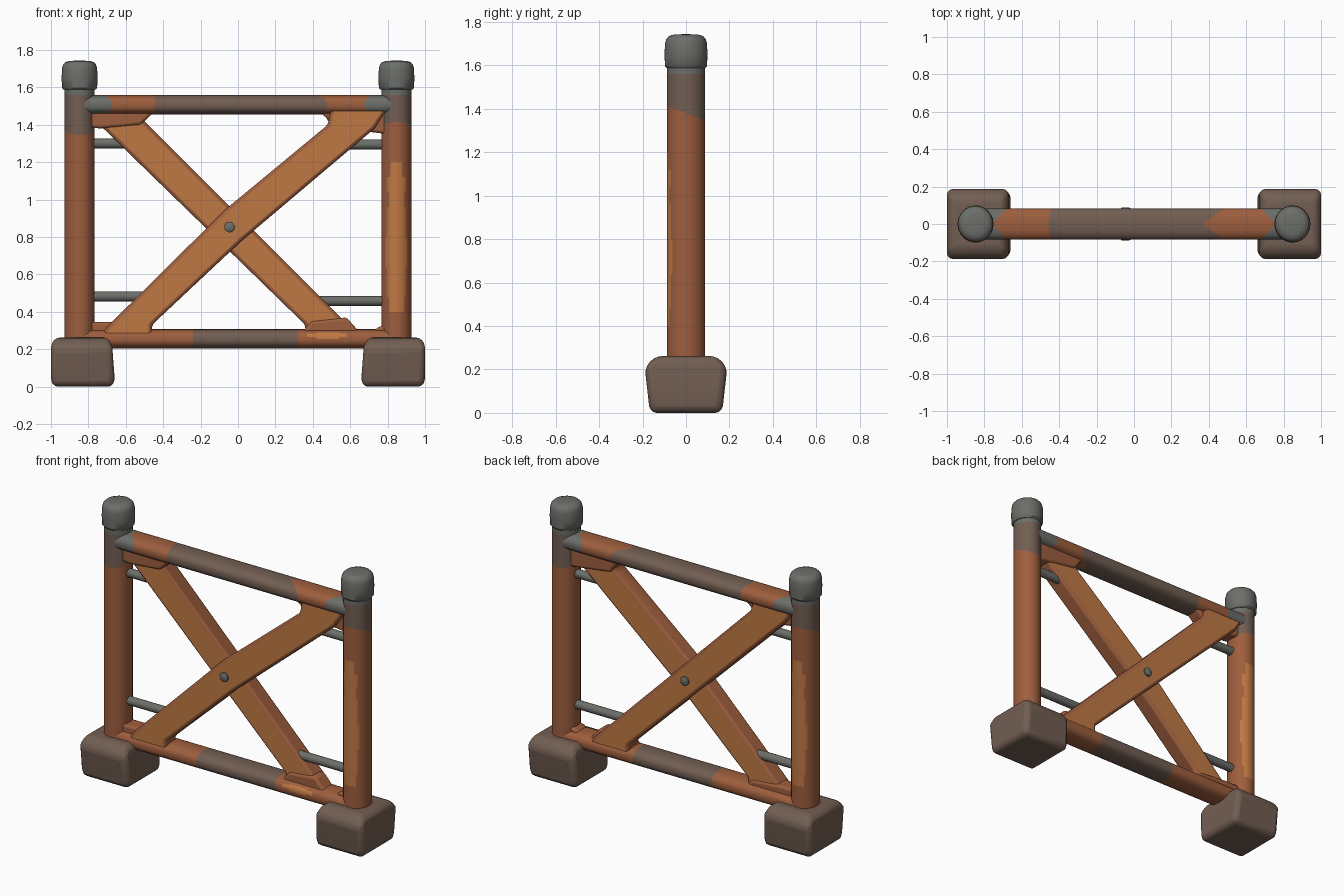
import bpy, bmesh, math

if "Cube" in bpy.data.objects:
    bpy.data.objects.remove(bpy.data.objects["Cube"])


def material(name, r, g, b):
    m = bpy.data.materials.new(name)
    m.diffuse_color = (r, g, b, 1)
    m.use_nodes = True
    m.node_tree.nodes["Principled BSDF"].inputs["Base Color"].default_value = m.diffuse_color
    return m


GREY = material("grey steel", 0.150, 0.156, 0.142)
BROWN = material("brown iron", 0.168, 0.112, 0.085)
RUST = material("dark rust", 0.340, 0.112, 0.047)
ORANGE = material("orange paint", 0.530, 0.190, 0.056)
MATS = [GREY, BROWN, RUST, ORANGE]
G, B, R, O = range(4)


def finish(bm, name, bevel=0, segs=3, bevel_mat=-1):
    bmesh.ops.recalc_face_normals(bm, faces=bm.faces)
    me = bpy.data.meshes.new(name)
    bm.to_mesh(me)
    bm.free()
    for m in MATS:
        me.materials.append(m)
    ob = bpy.data.objects.new(name, me)
    bpy.context.collection.objects.link(ob)
    if bevel:
        mod = ob.modifiers.new("rounded edges", 'BEVEL')
        mod.width = bevel
        mod.segments = segs
        mod.limit_method = 'ANGLE'
        mod.angle_limit = math.radians(30)
        mod.material = bevel_mat
    bpy.ops.object.select_all(action='DESELECT')
    ob.select_set(True)
    bpy.context.view_layer.objects.active = ob
    bpy.ops.object.shade_smooth_by_angle(angle=math.radians(40))
    return ob


def loft(name, rings, rule, bevel=0):
    """Skin a list of rings; rule(segment, side) gives the colour index."""
    bm = bmesh.new()
    vs = [[bm.verts.new(p) for p in ring] for ring in rings]
    n = len(rings[0])
    for k in range(len(vs) - 1):
        for i in range(n):
            j = (i + 1) % n
            f = bm.faces.new((vs[k][i], vs[k][j], vs[k + 1][j], vs[k + 1][i]))
            f.material_index = rule(k, i)
    bm.faces.new(vs[0]).material_index = rule(0, 0)
    bm.faces.new(vs[-1]).material_index = rule(len(vs) - 2, 0)
    return finish(bm, name, bevel)


def plate(name, pts, y0, y1, face_mat, bevel):
    """Extrude an x/z outline from y0 to y1, with rusty edges."""
    bm = bmesh.new()
    front = [bm.verts.new((x, y0, z)) for x, z in pts]
    back = [bm.verts.new((x, y1, z)) for x, z in pts]
    bm.faces.new(front).material_index = face_mat
    bm.faces.new(back).material_index = face_mat
    for i in range(len(pts)):
        j = (i + 1) % len(pts)
        bm.faces.new((front[i], front[j], back[j], back[i])).material_index = R
    return finish(bm, name, bevel, 3, R)


SIDES = 48
ANG = [2 * math.pi * i / SIDES for i in range(SIDES)]

for side, s in (("left", -1), ("right", 1)):
    # post: rust below, slanted brown band, grey collar, worn paint patch
    zs = [0.15] + [0.40 + 0.04 * i for i in range(21)] + [1.38, 1.56, 1.62]
    slant = {1.38: -0.4}
    rings = [[(s * (0.847 + 0.081 * math.cos(a)), s * 0.088 * math.sin(a),
               z + slant.get(z, 0) * 0.088 * math.sin(a)) for a in ANG] for z in zs]

    def post_rule(k, i):
        z = (zs[k] + zs[k + 1]) / 2
        if z > 1.56:
            return G
        if z > 1.38:
            return B
        if 0.40 < z < 1.20:
            half = math.radians(38 + 5 * math.sin(11 * z) - (14 if z > 1.12 else 0))
            if abs(ANG[i] + math.pi / SIDES - 1.5 * math.pi) < half:
                return O
        return R
    loft(side + "_post", rings, post_rule)

    # rounded post cap
    prof = [(0.086, 1.588), (0.094, 1.597), (0.096, 1.65), (0.094, 1.70),
            (0.088, 1.722), (0.076, 1.735), (0.055, 1.741), (0.02, 1.743)]
    loft(side + "_cap", [[(s * 0.847 + r * math.cos(a), r * 1.03 * math.sin(a), z)
                          for a in ANG] for r, z in prof], lambda k, i: G)

    # chunky footing
    foot = [(0.0, 0.665, 0.993, 0.165), (0.05, 0.66, 1.0, 0.172),
            (0.21, 0.672, 1.0, 0.19), (0.262, 0.69, 0.985, 0.14)]
    loft(side + "_footing", [[(s * a, -h, z), (s * b, -h, z), (s * b, h, z), (s * a, h, z)]
                             for z, a, b, h in foot], lambda k, i: B, 0.03)


def rail_ring(x, skew, zc):
    """Rounded rail section; skew slants the colour boundary."""
    ring = []
    for a in ANG:
        c, sn = math.cos(a), math.sin(a)
        y = 0.083 * math.copysign(abs(c) ** 0.8, c)
        z = 0.052 * math.copysign(abs(sn) ** 0.8, sn)
        ring.append((x + skew * abs(y), y, zc + z))
    return ring


# top rail with grey ends, rust bands and brown middle
top = [(-0.84, 0), (-0.76, 1.0), (-0.46, 0.2), (0.37, 1.3), (0.76, -1.0), (0.84, 0)]
top_cols = [G, R, B, R, G]
loft("top_rail", [rail_ring(x, k, 1.507) for x, k in top], lambda k, i: top_cols[k])

# bottom rail with rust ends and a painted patch on the front
low = [(-0.84, 0), (-0.24, 0), (0.32, 0), (0.37, 0), (0.42, 0), (0.54, 0), (0.58, 0), (0.84, 0)]


def low_rule(k, i):
    if k == 1:
        return B
    a = math.degrees(ANG[i])
    if (k == 4 and 138 <= a < 180) or (k in (3, 5) and 145 <= a < 172):
        return O
    return R


loft("bottom_rail", [rail_ring(x, k, 0.255) for x, k in low], low_rule)

# crossed braces, one towards the front and one towards the back
plate("front_brace", [(-0.74, 0.27), (-0.68, 0.34), (-0.07, 0.945), (0.48, 1.40), (0.50, 1.49),
                      (0.80, 1.49), (0.73, 1.38), (0.02, 0.78), (-0.46, 0.33), (-0.46, 0.25)],
      -0.072, 0.04, O, 0.018)
plate("back_brace", [(-0.80, 1.49), (-0.75, 1.41), (0.36, 0.33), (0.36, 0.25),
                     (0.66, 0.25), (0.60, 0.32), (-0.50, 1.42), (-0.52, 1.49)],
      -0.04, 0.072, O, 0.018)

# rusty gussets where braces meet the rails and posts
gussets = {
    "top_left": [(-0.80, 1.49), (-0.80, 1.39), (-0.74, 1.38), (-0.52, 1.40), (-0.48, 1.44), (-0.42, 1.49)],
    "top_right": [(0.41, 1.49), (0.47, 1.44), (0.50, 1.39), (0.72, 1.36), (0.80, 1.35), (0.80, 1.49)],
    "bottom_left": [(-0.80, 0.25), (-0.80, 0.345), (-0.68, 0.345), (-0.50, 0.33), (-0.42, 0.25)],
    "bottom_right": [(0.31, 0.25), (0.39, 0.35), (0.58, 0.37), (0.66, 0.28), (0.66, 0.25)],
    "post_foot": [(0.68, 0.25), (0.75, 0.32), (0.80, 0.33), (0.80, 0.25)],
}
for name, pts in gussets.items():
    plate(name + "_gusset", pts, -0.05, 0.05, R, 0.015)

# short grey rods between posts and braces
for name, x0, x1, z in (("upper_left", -0.80, -0.55, 1.30), ("upper_right", 0.55, 0.80, 1.295),
                        ("lower_left", -0.80, -0.48, 0.482), ("lower_right", 0.38, 0.80, 0.458)):
    loft(name + "_rod", [[(x, 0.027 * math.cos(a), z + 0.027 * math.sin(a)) for a in ANG[::2] for a in (a,)]
                         for x in (x0, x1)], lambda k, i: G)

# bolt through the crossing
loft("crossing_bolt", [[(-0.045 + r * math.cos(a), y, 0.853 + r * math.sin(a)) for a in ANG[::2]]
                       for y, r in ((-0.088, 0.02), (-0.082, 0.028), (0.082, 0.028), (0.088, 0.02))],
     lambda k, i: G)
